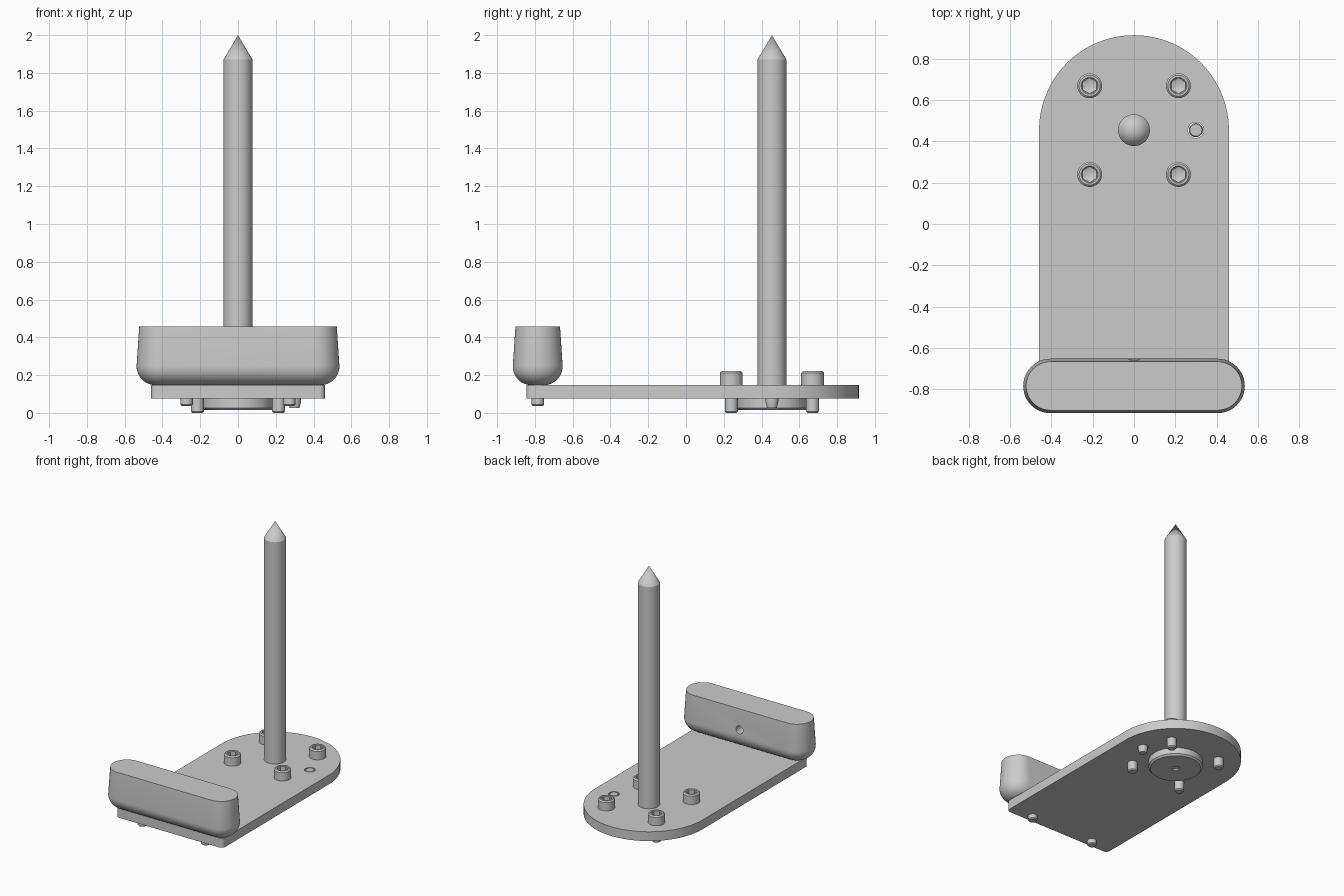
import bpy, bmesh
from math import pi, sin, cos, radians
from mathutils import Matrix, Vector

old = bpy.data.objects.get("Cube")
if old:
    bpy.data.objects.remove(old, do_unlink=True)

grey = bpy.data.materials.new("plain grey")
grey.use_nodes = True
COLOUR = (0.6, 0.6, 0.6, 1)
grey.diffuse_color = COLOUR
grey.node_tree.nodes["Principled BSDF"].inputs["Base Color"].default_value = COLOUR


def skin(name, loops, loc=(0, 0, 0)):
    """Join a stack of equal closed loops into a capped solid."""
    bm = bmesh.new()
    rings = [[bm.verts.new(p) for p in loop] for loop in loops]
    for a, b in zip(rings, rings[1:]):
        n = len(a)
        for i in range(n):
            j = (i + 1) % n
            bm.faces.new((a[i], a[j], b[j], b[i]))
    bm.faces.new(rings[0][::-1])
    bm.faces.new(rings[-1])
    bmesh.ops.remove_doubles(bm, verts=bm.verts, dist=1e-5)
    bmesh.ops.recalc_face_normals(bm, faces=bm.faces)
    mesh = bpy.data.meshes.new(name)
    bm.to_mesh(mesh)
    bm.free()
    mesh.materials.append(grey)
    obj = bpy.data.objects.new(name, mesh)
    obj.location = loc
    bpy.context.collection.objects.link(obj)
    return obj


def ring(r, z, hexagonal=False, n=48):
    pts = []
    for i in range(n):
        a = 2 * pi * i / n
        s = r
        if hexagonal:  # r is the distance to the flat sides
            s = r / cos((a + pi / 6) % (pi / 3) - pi / 6)
        pts.append((s * cos(a), s * sin(a), z))
    return pts


def lathe(name, profile, loc=(0, 0, 0)):
    return skin(name, [ring(*p) for p in profile], loc)


def stadium(half, r, z, n=24):
    """Long rounded outline: straight half length and end radius."""
    pts = []
    for side in (1, -1):
        for i in range(n + 1):
            a = -pi / 2 + pi * i / n
            pts.append((side * (half + r * cos(a)), side * r * sin(a), z))
    return pts


def cut(obj, cutter):
    mod = obj.modifiers.new("cut", "BOOLEAN")
    mod.operation = "DIFFERENCE"
    mod.solver = "EXACT"
    mod.object = cutter
    bpy.context.view_layer.update()
    bpy.context.view_layer.objects.active = obj
    bpy.ops.object.modifier_apply(modifier=mod.name)
    bpy.data.objects.remove(cutter, do_unlink=True)


AXIS_Y, BLOCK_Y = 0.455, -0.785
LOW, TOP = 0.075, 0.147
parts = []

# Base plate: round back, small rounded front corners
W, FRONT, C = 0.46, -0.845, 0.03
outline = [(W * cos(pi * i / 64), AXIS_Y + W * sin(pi * i / 64)) for i in range(65)]
for sx, start in ((-1, pi), (1, 1.5 * pi)):
    for i in range(7):
        a = start + pi / 2 * i / 6
        outline.append((sx * (W - C) + C * cos(a), FRONT + C + C * sin(a)))
plate = skin("base_plate", [[(x, y, z) for x, y in outline] for z in (LOW, TOP)])
cut(plate, lathe("pin_hole", [(0.038, 0), (0.038, 0.2)], (0.3, AXIS_Y, 0)))
parts.append(plate)

# Tall spike with a pointed tip
parts.append(lathe("spike", [(0.077, 0.1), (0.077, 1.87), (0, 2)], (0, AXIS_Y, 0)))

# Flange under the plate with a small centre dimple
parts.append(lathe("spike_flange", [
    (0, 0.035), (0.028, 0.025), (0.028, 0.015), (0.178, 0.015),
    (0.19, 0.027), (0.19, LOW + 0.01)], (0, AXIS_Y, 0)))

# Socket-head bolts through the plate
for sx in (-1, 1):
    for sy in (-1, 1):
        bolt = lathe("socket_bolt", [
            (0.027, 0), (0.034, 0.008), (0.034, 0.1), (0.06, 0.1),
            (0.06, 0.212), (0.051, 0.221), (0.041, 0.221), (0.037, 0.217),
            (0.032, 0.217, True), (0.032, 0.185, True), (0, 0.172)],
            (sx * 0.215, AXIS_Y + sy * 0.215, 0))
        bolt.rotation_euler.z = radians(0)
        parts.append(bolt)

# Locating pin
parts.append(lathe("locating_pin", [
    (0.026, 0.027), (0.034, 0.06), (0.034, 0.138), (0.029, TOP)],
    (0.3, AXIS_Y, 0)))

# Small screw ends below the block
for sx in (-1, 1):
    parts.append(lathe("block_screw", [
        (0.026, 0.037), (0.033, 0.044), (0.033, 0.1)], (sx * 0.272, BLOCK_Y, 0)))

# Rounded block: filleted underside, slightly tapered sides
FILLET = 0.1
loops = []
for i in range(13):
    a = pi / 2 * i / 12
    loops.append(stadium(0.405, 0.032 + FILLET * sin(a), TOP + FILLET * (1 - cos(a))))
loops.append(stadium(0.405, 0.118, 0.457))
block = skin("stop_block", loops, (0, BLOCK_Y, 0))
drill = lathe("drill", [(0.03, -0.1), (0.03, 0.12), (0, 0.135)], (0, BLOCK_Y + 0.16, 0.3))
drill.rotation_euler.x = radians(90)
cut(block, drill)
parts.append(block)

# Smooth curved faces, keep edges sharp
bpy.ops.object.select_all(action="DESELECT")
for p in parts:
    p.select_set(True)
bpy.context.view_layer.objects.active = parts[0]
bpy.ops.object.shade_smooth_by_angle(angle=radians(30))
